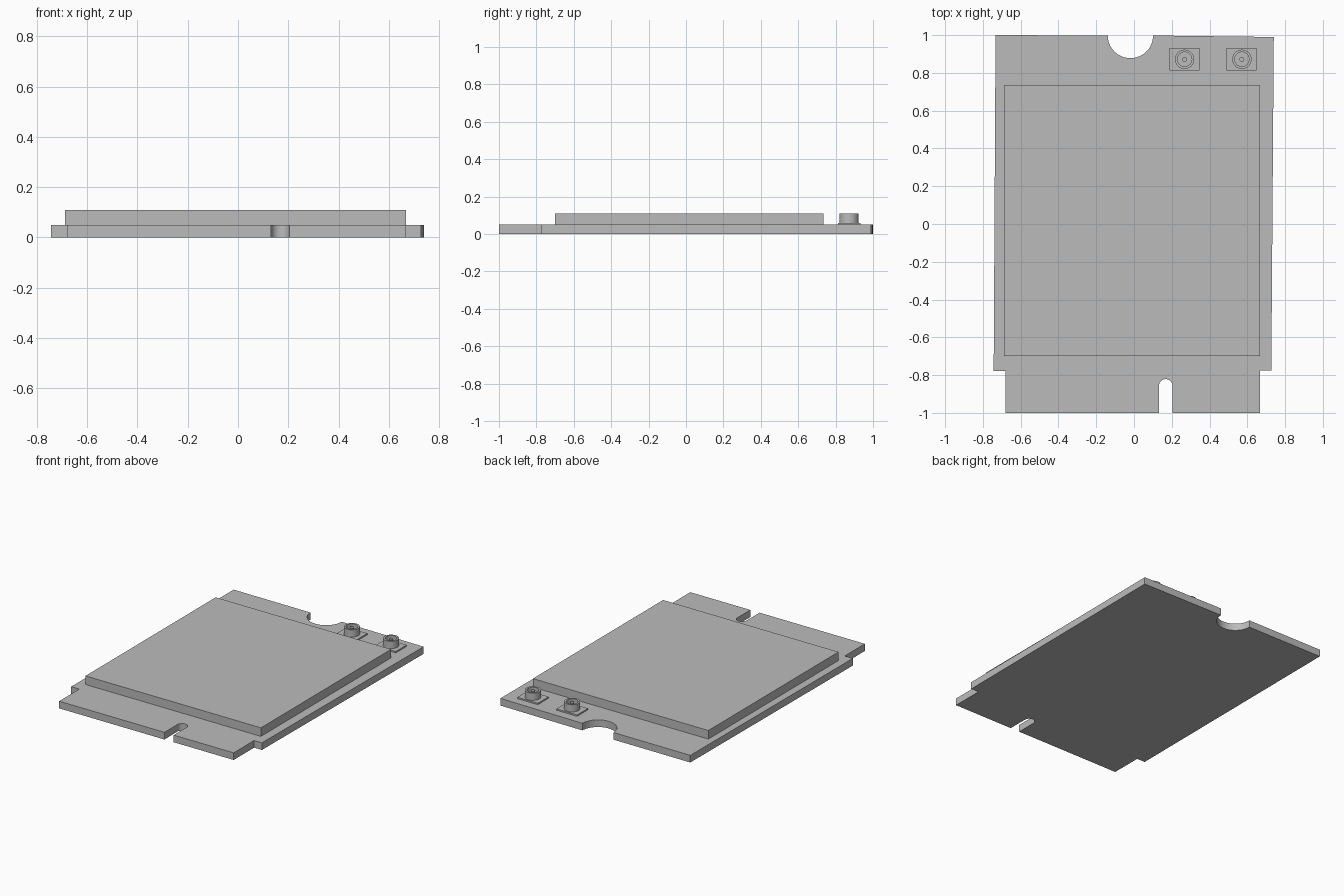
import bpy
import bmesh
import math

cube = bpy.data.objects.get("Cube")
if cube:
    bpy.data.objects.remove(cube, do_unlink=True)

grey = bpy.data.materials.new("plain_grey")
grey.use_nodes = True
grey.diffuse_color = (0.5, 0.5, 0.5, 1)
grey.node_tree.nodes["Principled BSDF"].inputs["Base Color"].default_value = (0.5, 0.5, 0.5, 1)


def finish(name, bm, smooth=False):
    bmesh.ops.recalc_face_normals(bm, faces=bm.faces)
    mesh = bpy.data.meshes.new(name)
    bm.to_mesh(mesh)
    bm.free()
    mesh.materials.append(grey)
    obj = bpy.data.objects.new(name, mesh)
    bpy.context.collection.objects.link(obj)
    if smooth:
        bpy.ops.object.select_all(action='DESELECT')
        obj.select_set(True)
        bpy.context.view_layer.objects.active = obj
        bpy.ops.object.shade_smooth_by_angle(angle=math.radians(35))
    return obj


def prism(name, outline, z0, z1, smooth=False):
    """Extrude a closed xy outline from z0 to z1."""
    bm = bmesh.new()
    face = bm.faces.new([bm.verts.new((x, y, z0)) for x, y in outline])
    ext = bmesh.ops.extrude_face_region(bm, geom=[face])
    verts = [g for g in ext["geom"] if isinstance(g, bmesh.types.BMVert)]
    bmesh.ops.translate(bm, vec=(0, 0, z1 - z0), verts=verts)
    return finish(name, bm, smooth)


def box(name, x0, x1, y0, y1, z0, z1):
    return prism(name, [(x0, y0), (x1, y0), (x1, y1), (x0, y1)], z0, z1)


def arc(cx, cy, r, a0, a1, n):
    angles = [math.radians(a0 + (a1 - a0) * i / n) for i in range(n + 1)]
    return [(cx + r * math.cos(a), cy + r * math.sin(a)) for a in angles]


def lathe(name, profile, cx, cy, n=32):
    """Revolve an (r, z) profile around a vertical axis."""
    bm = bmesh.new()
    verts = [bm.verts.new((cx + r, cy, z)) for r, z in profile]
    edges = [bm.edges.new(pair) for pair in zip(verts, verts[1:])]
    bmesh.ops.spin(bm, geom=verts + edges, cent=(cx, cy, 0), axis=(0, 0, 1),
                   angle=math.tau, steps=n)
    bmesh.ops.remove_doubles(bm, verts=bm.verts, dist=1e-5)
    return finish(name, bm, True)


# Circuit board: key slot at the front edge, screw notch at the back edge
outline = [(-0.68, -1.0), (0.132, -1.0)]
outline += arc(0.168, -0.857, 0.036, 180, 0, 16)
outline += [(0.204, -1.0), (0.667, -1.0), (0.667, -0.775), (0.727, -0.775),
            (0.74, 0.99)]
outline += arc(-0.019, 0.998, 0.12, 0, -180, 28)
outline += [(-0.733, 1.0), (-0.743, -0.778), (-0.68, -0.778)]
prism("circuit_board", outline, 0.0, 0.05, True)

# Shield plate over the components
box("shield_cover", -0.687, 0.667, -0.70, 0.735, 0.05, 0.11)

# Two coaxial antenna sockets: base, hollow barrel with floor, centre pin
for side, cx in (("right", 0.268), ("left", 0.571)):
    cy = 0.872
    box(side + "_socket_base", cx - 0.08, cx + 0.078, cy - 0.06, cy + 0.06, 0.05, 0.06)
    lathe(side + "_socket_barrel",
          [(0.051, 0.06), (0.051, 0.11), (0.038, 0.11), (0.038, 0.061), (0, 0.061)], cx, cy)
    lathe(side + "_socket_pin", [(0.013, 0.06), (0.013, 0.105), (0, 0.105)], cx, cy, 16)
